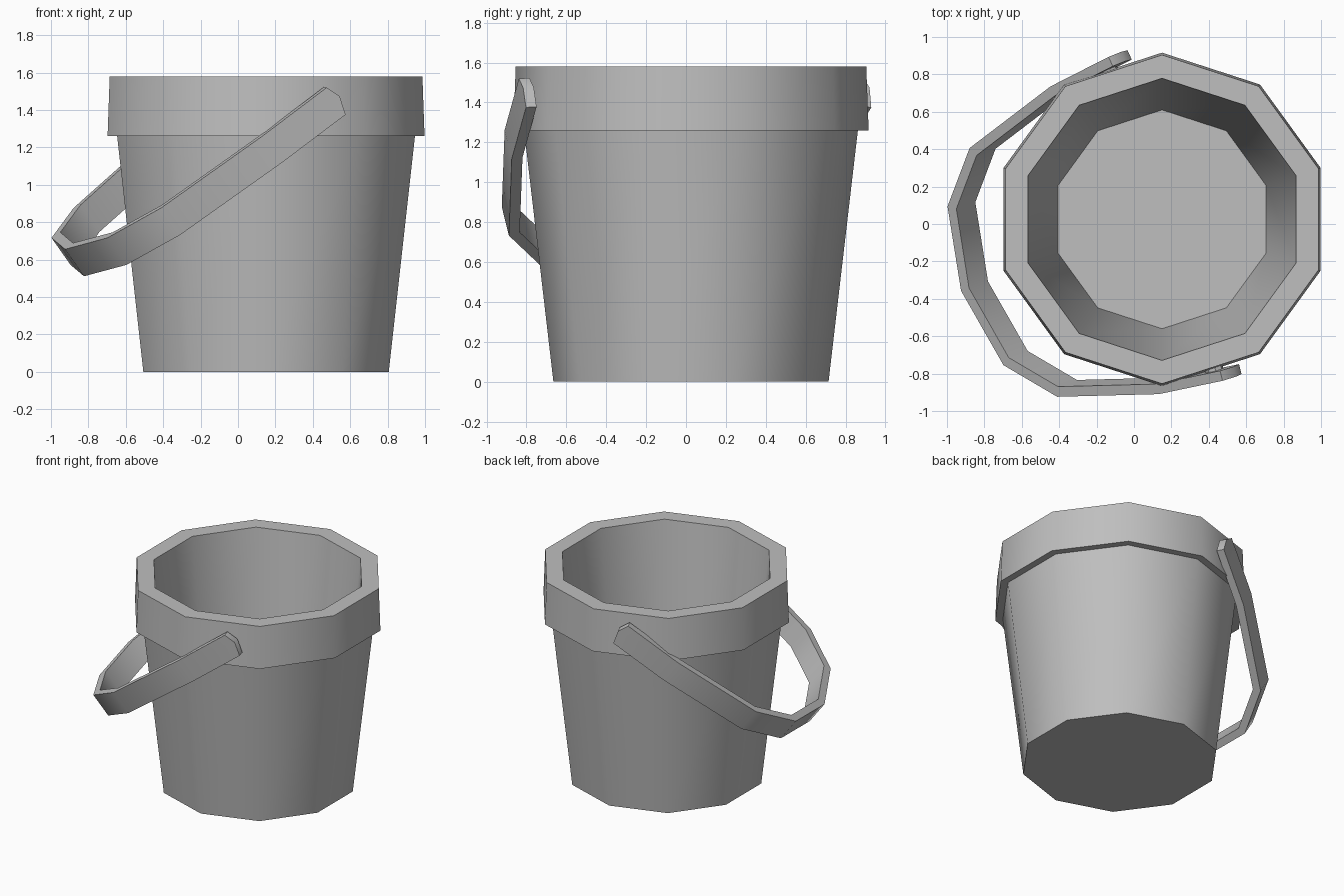
import bpy, bmesh
from math import radians, sin, cos, tau
from mathutils import Matrix

cube = bpy.data.objects.get("Cube")
if cube:
    bpy.data.objects.remove(cube, do_unlink=True)

SIDES = 10
CENTRE = (0.15, 0.025, 0)

grey = bpy.data.materials.new("plain grey")
grey.use_nodes = True
colour = (0.52, 0.52, 0.52, 1)
grey.diffuse_color = colour
grey.node_tree.nodes["Principled BSDF"].inputs["Base Color"].default_value = colour


def finish(bm, name, matrix):
    bmesh.ops.recalc_face_normals(bm, faces=bm.faces[:])
    mesh = bpy.data.meshes.new(name)
    bm.to_mesh(mesh)
    bm.free()
    mesh.materials.append(grey)
    obj = bpy.data.objects.new(name, mesh)
    bpy.context.collection.objects.link(obj)
    obj.matrix_world = matrix
    return obj


def smooth(obj):
    bpy.ops.object.select_all(action='DESELECT')
    obj.select_set(True)
    bpy.context.view_layer.objects.active = obj
    bpy.ops.object.shade_smooth_by_angle(angle=radians(40))


# Bucket: ten-sided rings from the base, over the rim, down to the inner floor
profile = [(0.69, 0), (0.837, 1.26), (0.891, 1.26), (0.879, 1.58),
           (0.754, 1.58), (0.585, 0.11)]
bm = bmesh.new()
rings = []
for radius, z in profile:
    angles = [tau * (i / SIDES + 0.25) for i in range(SIDES)]
    rings.append([bm.verts.new((radius * cos(a), radius * sin(a), z)) for a in angles])
for low, high in zip(rings, rings[1:]):
    for i in range(SIDES):
        j = (i + 1) % SIDES
        bm.faces.new((low[i], low[j], high[j], high[i]))
bm.faces.new(rings[0])
bm.faces.new(rings[-1])
smooth(finish(bm, "bucket", Matrix.Translation(CENTRE)))

# Handle: a flat band hanging from its pivots, with pointed ends
swing = (Matrix.Translation((0.147, 0.02, 1.39))
         @ Matrix.Rotation(radians(199.4), 4, 'Z')
         @ Matrix.Rotation(radians(36.7), 4, 'Y'))
half_width = 0.09
half_path = [(-0.096, 0.918), (0.335, 0.872), (0.98, 0.705), (1.248, 0.45)]
path = half_path + [(1.35, 0)] + [(s, -a) for s, a in reversed(half_path)]
bm = bmesh.new()
pairs = [[bm.verts.new((s, a, t)) for t in (-half_width, half_width)] for s, a in path]
tips = [bm.verts.new((-0.127, y, 0.01)) for y in (0.921, -0.921)]
last = len(pairs) - 2
for i in range(last + 1):
    (a0, a1), (b0, b1) = pairs[i], pairs[i + 1]
    if i == 0:
        bm.faces.new((a0, b0, b1, a1, tips[0]))
    elif i == last:
        bm.faces.new((a0, b0, tips[1], b1, a1))
    else:
        bm.faces.new((a0, b0, b1, a1))
# Thicken the band inward by extruding towards the middle
bm.normal_update()
outer_faces = bm.faces[:]
if outer_faces[len(outer_faces) // 2].normal.x < 0:
    bmesh.ops.reverse_faces(bm, faces=outer_faces)
handle = finish(bm, "handle", swing)
if handle.data.polygons[len(handle.data.polygons) // 2].normal.x < 0:
    handle.data.flip_normals()
solid = handle.modifiers.new("thickness", 'SOLIDIFY')
solid.thickness = 0.055
solid.offset = -1
solid.use_even_offset = True
bpy.context.view_layer.objects.active = handle
handle.select_set(True)
bpy.ops.object.modifier_apply(modifier=solid.name)
smooth(handle)

# Pivots joining the handle to the rim
for side, name in ((1, "front_pivot"), (-1, "back_pivot")):
    bm = bmesh.new()
    place = Matrix.Translation((0, side * 0.845, 0)) @ Matrix.Rotation(radians(90), 4, 'X')
    bmesh.ops.create_cone(bm, cap_ends=True, segments=8, radius1=0.05, radius2=0.05,
                          depth=0.07, matrix=place)
    smooth(finish(bm, name, swing))
